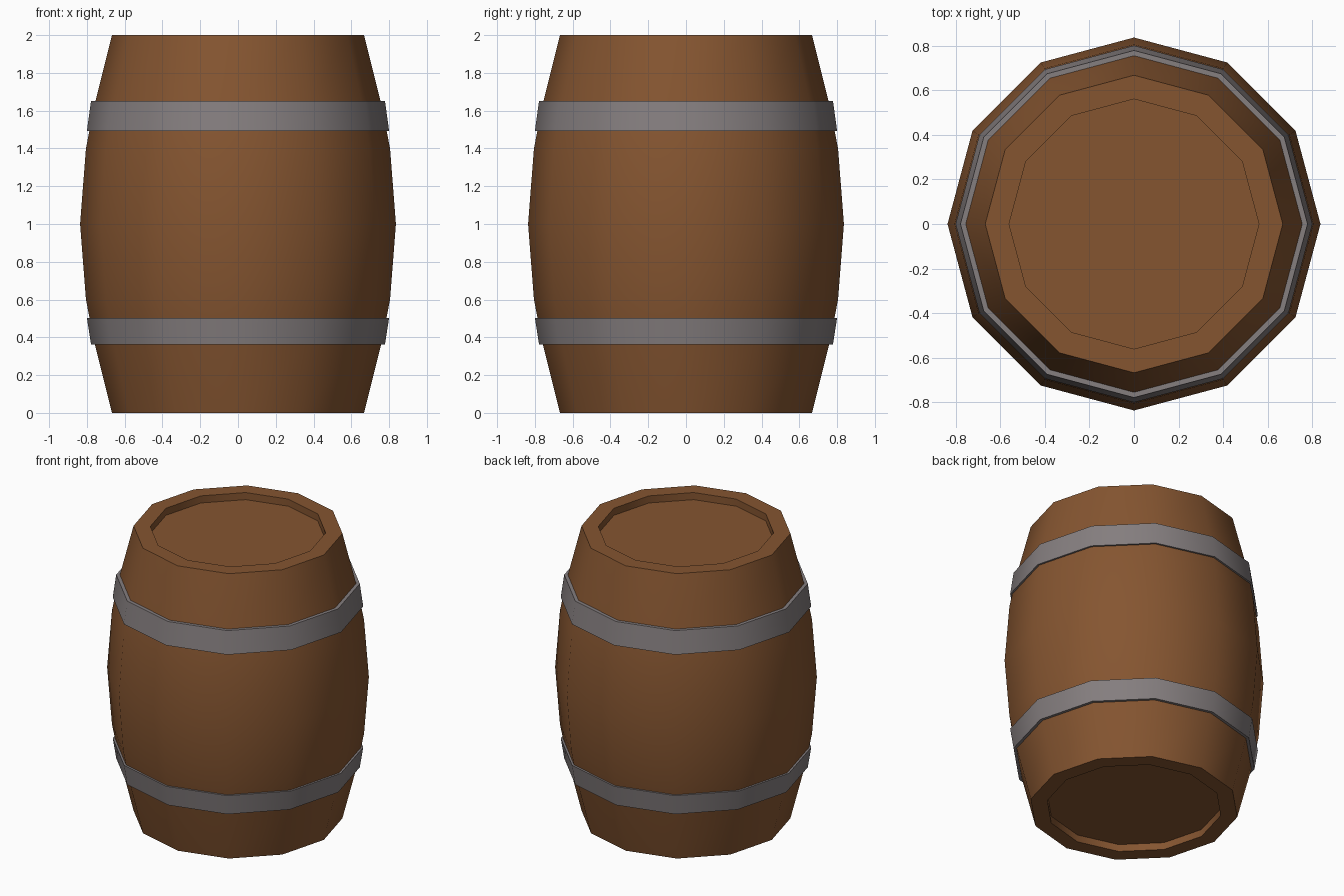
import bpy, bmesh, math

if "Cube" in bpy.data.objects:
    bpy.data.objects.remove(bpy.data.objects["Cube"])

SIDES = 12


def material(name, rgb):
    m = bpy.data.materials.new(name)
    m.diffuse_color = (*rgb, 1)
    m.use_nodes = True
    m.node_tree.nodes["Principled BSDF"].inputs["Base Color"].default_value = m.diffuse_color
    return m


def lathe(name, profile, mat, closed=False):
    """Spin (radius, z) points into a 12-sided shell; close the loop or cap both ends."""
    bm = bmesh.new()
    rings = [[bm.verts.new((r * math.cos(2 * math.pi * i / SIDES),
                            r * math.sin(2 * math.pi * i / SIDES), z))
              for i in range(SIDES)] for r, z in profile]
    pairs = list(zip(rings, rings[1:] + rings[:1]))
    for a, b in pairs if closed else pairs[:-1]:
        for i in range(SIDES):
            j = (i + 1) % SIDES
            bm.faces.new((a[i], a[j], b[j], b[i]))
    if not closed:
        bm.faces.new(rings[0][::-1])
        bm.faces.new(rings[-1])
    bmesh.ops.recalc_face_normals(bm, faces=bm.faces)
    me = bpy.data.meshes.new(name)
    bm.to_mesh(me)
    bm.free()
    me.materials.append(mat)
    ob = bpy.data.objects.new(name, me)
    bpy.context.collection.objects.link(ob)
    bpy.ops.object.select_all(action='DESELECT')
    ob.select_set(True)
    bpy.context.view_layer.objects.active = ob
    bpy.ops.object.shade_smooth_by_angle(angle=math.radians(40))
    return ob


wood = material("brown wood", (0.235, 0.091, 0.030))
iron = material("grey iron", (0.235, 0.210, 0.213))

# Barrel body: recessed lid, rim and bulge, mirrored about mid height
half = [(0.56, 0.05), (0.56, 0), (0.667, 0), (0.76, 0.37), (0.805, 0.6)]
profile = half + [(0.836, 1.0)] + [(r, 2 - z) for r, z in reversed(half)]
lathe("barrel_body", profile, wood)

# Iron hoops, tapering away from the middle
for name, z_wide, z_narrow in (("upper_hoop", 1.493, 1.652), ("lower_hoop", 0.503, 0.363)):
    lathe(name, [(0.80, z_wide), (0.778, z_narrow), (0.745, z_narrow), (0.765, z_wide)],
          iron, closed=True)
